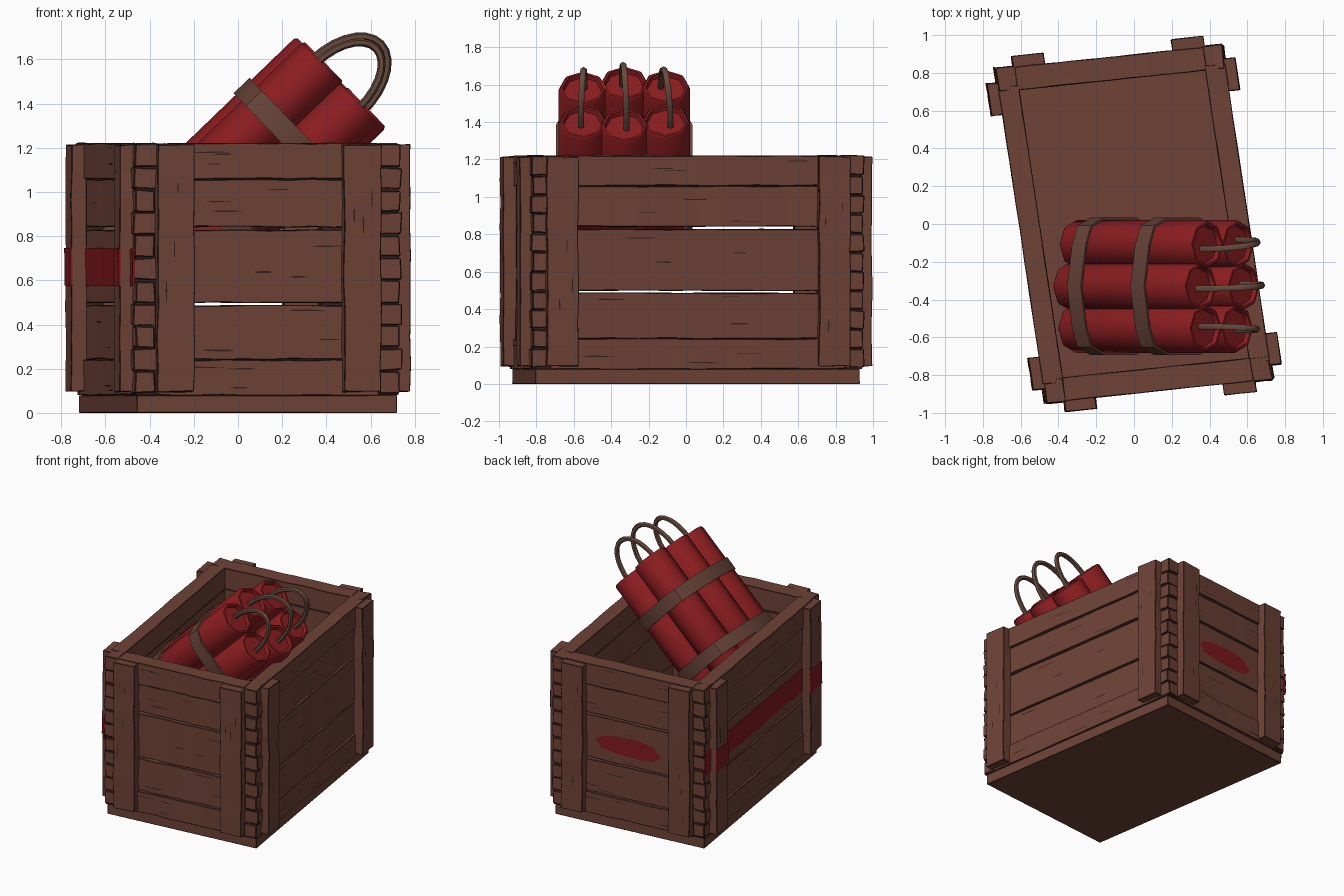
import bpy, bmesh, math, random
from mathutils import Vector, Matrix
from mathutils.geometry import convex_hull_2d

if "Cube" in bpy.data.objects:
    bpy.data.objects.remove(bpy.data.objects["Cube"])

random.seed(4)
TAU = math.tau


def material(name, rgb):
    m = bpy.data.materials.new(name)
    m.diffuse_color = (*rgb, 1)
    m.use_nodes = True
    m.node_tree.nodes["Principled BSDF"].inputs["Base Color"].default_value = m.diffuse_color
    return m


WOOD = material("brown wood", (0.156, 0.055, 0.037))
DARK = material("dark cracked wood", (0.035, 0.015, 0.011))
RED = material("stick red", (0.255, 0.012, 0.014))
PAINT = material("faded red paint", (0.225, 0.010, 0.012))
STRAP = material("strap brown", (0.13, 0.055, 0.038))
FUSE = material("fuse brown", (0.135, 0.068, 0.048))

# Crate frame: slightly skewed and turned on the ground
a, b = math.radians(6), math.radians(8.6)
U = Vector((math.cos(a), math.sin(a), 0))
V = Vector((-math.sin(b), math.cos(b), 0))
HALF = {"front": (0.61, 0.90), "back": (0.61, 0.90), "left": (0.90, 0.61), "right": (0.90, 0.61)}


def place(side, t, d, z):
    """Point on a crate side: t along it, d out from the centre, z height."""
    u, v = {"front": (t, -d), "back": (-t, d), "left": (-d, -t), "right": (d, t)}[side]
    return U * u + V * v + Vector((0, 0, z))


def finish(bm, name, mats, smooth=None):
    bmesh.ops.recalc_face_normals(bm, faces=bm.faces)
    me = bpy.data.meshes.new(name)
    bm.to_mesh(me)
    bm.free()
    for m in mats:
        me.materials.append(m)
    ob = bpy.data.objects.new(name, me)
    bpy.context.collection.objects.link(ob)
    if smooth:
        bpy.context.view_layer.objects.active = ob
        ob.select_set(True)
        bpy.ops.object.shade_smooth_by_angle(angle=math.radians(smooth))
        ob.select_set(False)
    return ob


def board(name, side, t, d, z, mats=(WOOD, DARK), cuts=0, wear=0.004, edge=0.003):
    """Worn board with thin dark edges; cuts run across its longer direction."""
    bm = bmesh.new()
    bmesh.ops.create_cube(bm, size=1)
    size = Vector((t[1] - t[0], d[1] - d[0], z[1] - z[0]))
    mid = Vector((sum(t), sum(d), sum(z))) / 2
    for v in bm.verts:
        v.co = mid + v.co * size
    if cuts:
        k = 0 if size.x > size.z else 2
        run = [e for e in bm.edges if abs((e.verts[0].co - e.verts[1].co)[k]) > 1e-4]
        bmesh.ops.subdivide_edges(bm, edges=run, cuts=cuts, use_grid_fill=True)
    for v in bm.verts:
        v.co += Vector((random.uniform(-1, 1), random.uniform(-0.6, 0.6), random.uniform(-1, 1))) * wear
    bm.normal_update()
    if edge:
        sharp = [e for e in bm.edges if e.calc_face_angle(0) > 1]
        bmesh.ops.bevel(bm, geom=sharp, offset=edge, segments=1, affect='EDGES', material=1)
    for v in bm.verts:
        v.co = place(side, *v.co)
    return finish(bm, name, mats)


# Base slab
board("crate_base", "front", (-0.592, 0.592), (-0.877, 0.877), (0, 0.08), wear=0.001)

# Side planks, seam strips and upright battens
ROWS = [(0.08, 0.24), (0.243, 0.486), (0.499, 0.827), (0.842, 1.057), (1.060, 1.22)]
for side, (half, out) in HALF.items():
    long_side = side in ("left", "right")
    inner = 0.495 if long_side else 0.77
    reach = half - 0.105
    for i, z in enumerate(ROWS):
        d = out - (0.006 if i in (0, 4) else 0.018)
        board(f"{side}_plank_{i + 1}", side, (-reach, reach), (inner, d), z, cuts=9, wear=0.003)
    for z in (0.2415, 1.0585):
        board(f"{side}_seam", side, (-reach, reach), (inner + 0.02, out - 0.03),
              (z - 0.006, z + 0.006), (DARK, DARK), wear=0, edge=0)
    far, near = (0.82, 0.65) if long_side else (0.51, 0.34)
    for s in (-1, 1):
        t = sorted((s * far, s * near))
        board(f"{side}_batten", side, t, (out - 0.02, out + 0.052), (0.095, 1.215), cuts=8)

# Corner posts: core with interlocking finger blocks
for su in (-1, 1):
    for sv in (-1, 1):
        u, v = sorted((su * 0.497, su * 0.598)), sorted((sv * 0.772, sv * 0.888))
        board("corner_core", "back", [-u[1], -u[0]], v, (0.08, 1.21), (DARK, DARK), wear=0, edge=0)
        n = 11
        for i in range(n):
            z0 = 0.09 + i * 1.13 / n
            z1 = z0 + 1.13 / n - 0.006
            ou = 0.61 - (0.0 if i % 2 else 0.008)
            ov = 0.90 - (0.008 if i % 2 else 0.0)
            iu, iv = (0.502, 0.79) if i % 2 else (0.512, 0.775)
            if i == n - 1:
                iu, iv, z1 = 0.495, 0.77, 1.22
            board("corner_finger", "back", sorted((-su * iu, -su * ou)),
                  sorted((sv * iv, sv * ov)), (z0, z1), wear=0.005, edge=0.005)

# Wood cracks: thin dark slivers on the planks and battens
bm = bmesh.new()


def crack(side, t, d, z, lt, lz):
    pts = []
    for k in range(6):
        ang = TAU * k / 6
        r = random.uniform(0.6, 1.2)
        pts.append(bm.verts.new(place(side, t + lt * math.cos(ang) * r, d, z + lz * math.sin(ang) * r)))
    bm.faces.new(pts)


for side, (half, out) in HALF.items():
    edge = half - 0.29
    for i, (z0, z1) in enumerate(ROWS):
        d = out - (0.006 if i in (0, 4) else 0.018) + 0.003
        for _ in range(3):
            crack(side, random.uniform(-edge, edge), d, random.uniform(z0 + 0.02, z1 - 0.02),
                  random.uniform(0.04, 0.11), random.uniform(0.002, 0.005))
    mid = 0.735 if half > 0.7 else 0.425
    for s in (-1, 1):
        for _ in range(3):
            crack(side, s * mid + random.uniform(-0.05, 0.05), out + 0.056,
                  random.uniform(0.2, 1.1), 0.004, random.uniform(0.03, 0.06))
finish(bm, "wood_cracks", [DARK])

# Painted stripe along the left side, over planks, battens and corners
for t, d in (((-0.65, 0.65), 0.592), ((-0.822, -0.647), 0.662), ((0.647, 0.822), 0.662),
             ((-0.902, -0.81), 0.610), ((0.81, 0.896), 0.610)):
    board("paint_stripe", "left", t, (d - 0.006, d + 0.004),
          (0.575, 0.745), (PAINT,), cuts=10 if t[1] - t[0] > 1 else 4, wear=0.003, edge=0)

# Painted smear on the back
bm = bmesh.new()
ring = []
for k in range(22):
    ang = TAU * k / 22
    r = random.uniform(0.85, 1.1)
    t = 0.25 * math.cos(ang) * r
    ring.append(bm.verts.new(place("back", t, 0.888, 0.64 - 0.01 * t + 0.08 * math.sin(ang) * r)))
bm.faces.new(ring)
finish(bm, "back_paint_smear", [PAINT])

# Stick bundle frame: x across (world y), y up-left normal, z along the sticks
AX = Vector((0.72, 0, 0.694)).normalized()
NR = Vector((-AX.z, 0, AX.x))
TOP = Vector((0.467, -0.33, 1.497))
BUNDLE = Matrix.Translation(TOP) @ Matrix(((0, NR.x, AX.x), (1, 0, 0), (0, NR.z, AX.z))).to_4x4()
BUNDLE = Matrix.Translation(TOP) @ Matrix(((0, NR.x, AX.x), (1, 0, 0), (0, NR.z, AX.z))).to_4x4()
R, LENGTH = 0.13, 0.97
SPOTS = [(x, s * (0.16 if x == 0 else 0.122)) for x in (-0.222, 0, 0.222) for s in (-1, 1)]

# Red sticks with sunken ends
PROFILE = [(0.0, -0.025), (R - 0.03, -0.025), (R - 0.022, 0), (R - 0.01, 0), (R, -0.015),
           (R, -LENGTH + 0.015), (R - 0.01, -LENGTH), (R - 0.022, -LENGTH),
           (R - 0.03, -LENGTH + 0.025), (0.0, -LENGTH + 0.025)]
for x, y in SPOTS:
    bm = bmesh.new()
    verts = [bm.verts.new((r, 0, z)) for r, z in PROFILE]
    edges = [bm.edges.new(p) for p in zip(verts, verts[1:])]
    bmesh.ops.spin(bm, geom=verts + edges, axis=(0, 0, 1), cent=(0, 0, 0), angle=TAU, steps=8)
    bmesh.ops.remove_doubles(bm, verts=bm.verts, dist=1e-4)
    bm.transform(BUNDLE @ Matrix.Translation((x, y, random.uniform(-0.008, 0.008))))
    finish(bm, "red_stick", [RED], 50)

# Straps wrapped around the bundle
cloud = [Vector((x + (R + 0.012) * math.cos(TAU * k / 8), y + (R + 0.012) * math.sin(TAU * k / 8)))
         for x, y in SPOTS for k in range(8)]
hull = [cloud[i] for i in convex_hull_2d(cloud)]
for depth in (-0.335, -0.80):
    bm = bmesh.new()
    loops = []
    for off, k in ((-0.05, 1), (0.05, 1), (0.05, 0.96), (-0.05, 0.96)):
        loops.append([bm.verts.new((p.x * k, p.y * k, depth + off)) for p in hull])
    for j in range(4):
        A, B = loops[j], loops[(j + 1) % 4]
        for i in range(len(hull)):
            n = (i + 1) % len(hull)
            bm.faces.new((A[i], A[n], B[n], B[i]))
    bm.transform(BUNDLE)
    finish(bm, "bundle_strap", [STRAP], 40)

# Fuses arching between the upper and lower stick of each pair
for x, spread, rise, lean in ((-0.222, 0.14, 0.245, 0.01), (0, 0.165, 0.275, -0.012), (0.222, 0.14, 0.25, -0.025)):
    bm = bmesh.new()
    rings = []
    for i in range(15):
        ang = math.pi * i / 14
        c = Vector((x + lean * math.cos(ang), spread * math.cos(ang), rise * math.sin(ang) - 0.025))
        tan = Vector((-lean * math.sin(ang), -spread * math.sin(ang), rise * math.cos(ang))).normalized()
        side_v = Vector((1, 0, 0)).cross(tan).normalized()
        wide = tan.cross(side_v)
        rings.append([bm.verts.new(c + 0.018 * (math.cos(TAU * k / 6) * side_v + math.sin(TAU * k / 6) * wide))
                      for k in range(6)])
    for A, B in zip(rings, rings[1:]):
        for k in range(6):
            bm.faces.new((A[k], A[(k + 1) % 6], B[(k + 1) % 6], B[k]))
    bm.transform(BUNDLE)
    finish(bm, "fuse", [FUSE], 60)
